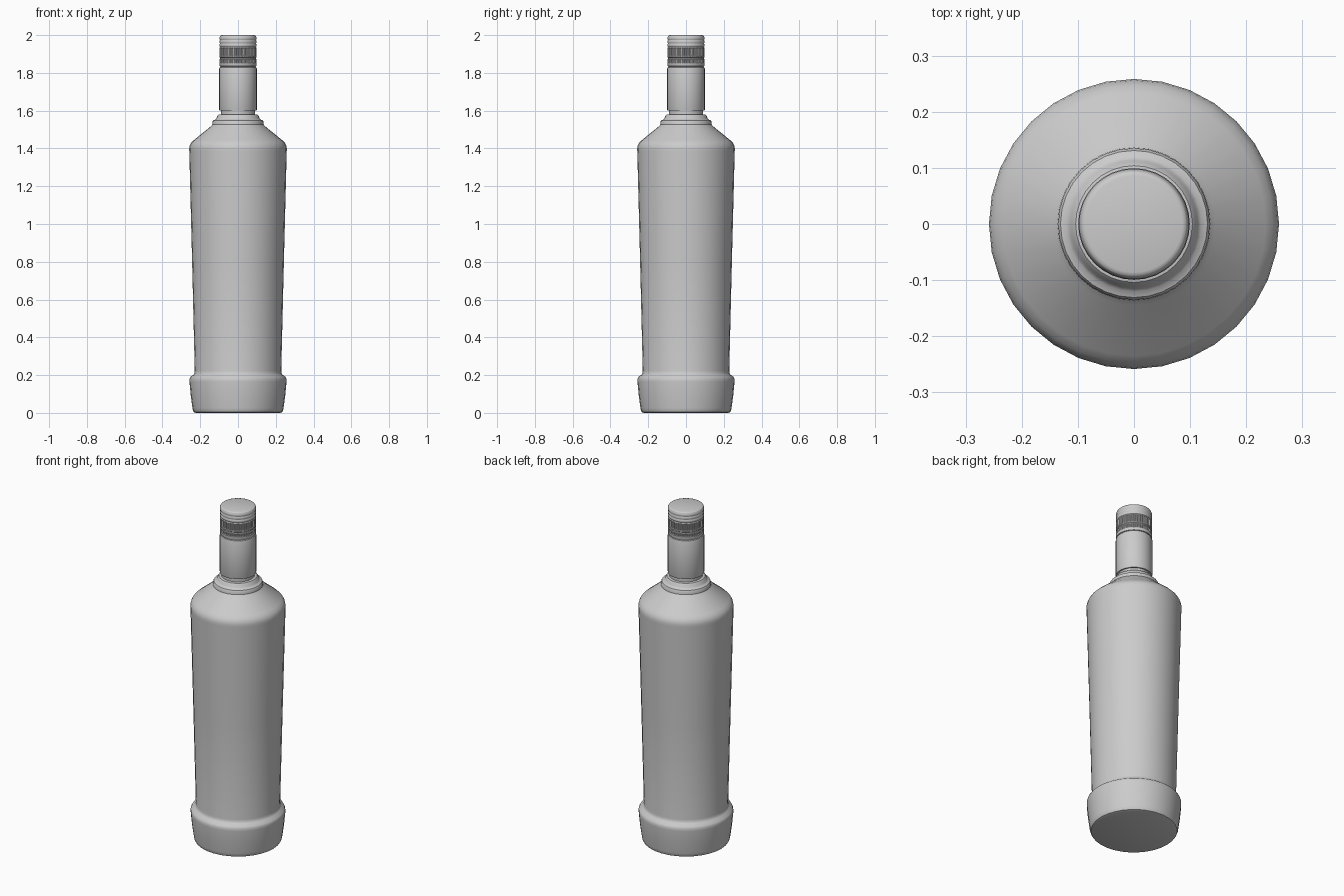
import bpy, bmesh, math


def lathe(name, profile, segs=32, depth=0.0, knurled=(), angle=35):
    """Revolve (radius, z) points; rings listed in knurled alternate in radius."""
    bm = bmesh.new()
    rings = []
    for i, (r, z) in enumerate(profile):
        ring = []
        for k in range(segs):
            a = 2 * math.pi * k / segs
            rr = r - (depth if i in knurled and k % 4 >= 2 else 0)
            ring.append(bm.verts.new((rr * math.cos(a), rr * math.sin(a), z)))
        rings.append(ring)
    for lo, hi in zip(rings, rings[1:]):
        for k in range(segs):
            n = (k + 1) % segs
            bm.faces.new((lo[k], lo[n], hi[n], hi[k]))
    bm.faces.new(rings[0][::-1])
    bm.faces.new(rings[-1])
    me = bpy.data.meshes.new(name)
    bm.to_mesh(me)
    bm.free()
    ob = bpy.data.objects.new(name, me)
    bpy.context.collection.objects.link(ob)
    bpy.ops.object.select_all(action='DESELECT')
    ob.select_set(True)
    bpy.context.view_layer.objects.active = ob
    bpy.ops.object.shade_smooth_by_angle(angle=math.radians(angle))
    return ob


# Glass: flared foot, tapering body, sloped shoulder, stepped collar, neck
lathe("bottle_body", [
    (0.222, 0.0), (0.234, 0.004), (0.239, 0.014), (0.241, 0.026),
    (0.250, 0.09), (0.257, 0.165), (0.257, 0.180), (0.252, 0.190),
    (0.236, 0.202), (0.231, 0.209), (0.229, 0.222),
    (0.243, 0.80), (0.258, 1.385), (0.2585, 1.400), (0.256, 1.415),
    (0.248, 1.430), (0.235, 1.443), (0.145, 1.516), (0.136, 1.526),
    (0.135, 1.542), (0.131, 1.549), (0.120, 1.553), (0.114, 1.560),
    (0.110, 1.572), (0.104, 1.579), (0.090, 1.581), (0.090, 1.64)])

# Sleeve around the neck
lathe("neck_sleeve", [
    (0.092, 1.601), (0.098, 1.601), (0.0995, 1.605), (0.0995, 1.822),
    (0.097, 1.829), (0.092, 1.831), (0.092, 1.838)])

# Screw cap: lower ring, two knurled bands, stacked ridges, rounded top
prof = [(0.092, 1.834), (0.096, 1.836), (0.098, 1.840), (0.098, 1.851)]
knurled = set()


def band(z0, z1):
    prof.append((0.098, z0))
    knurled.update((len(prof), len(prof) + 1))
    prof.extend([(0.098, z0 + 0.003), (0.098, z1 - 0.003), (0.098, z1)])


band(1.853, 1.872)
prof.extend([(0.095, 1.875), (0.095, 1.880), (0.098, 1.883)])
band(1.889, 1.932)
for z in (1.938, 1.956, 1.974):
    prof.extend([(0.0955, z), (0.098, z + 0.004), (0.098, z + 0.013), (0.0955, z + 0.017)])
prof.extend([(0.095, 1.994), (0.092, 1.998), (0.086, 2.0)])
lathe("screw_cap", prof, 192, 0.004, knurled)
